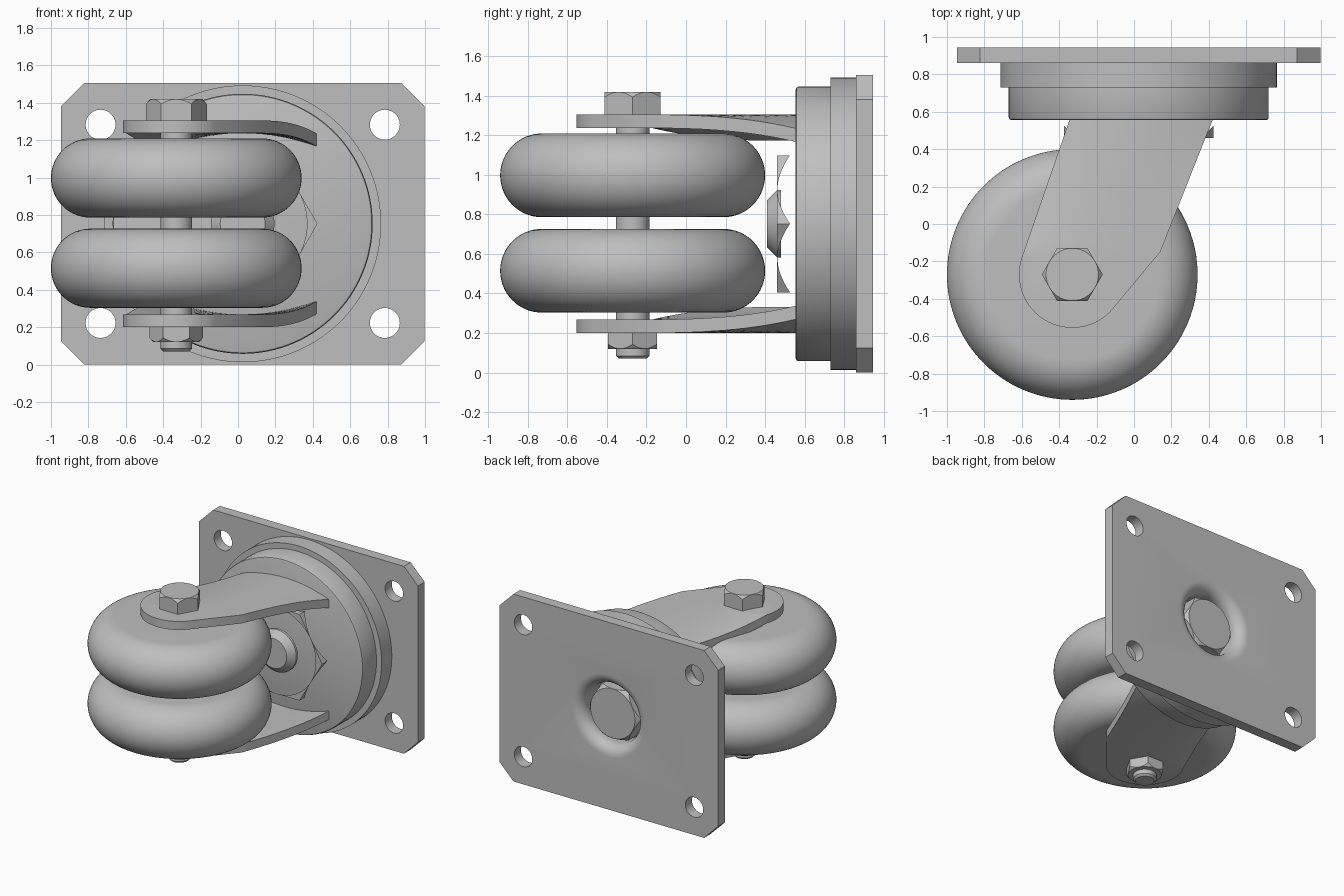
import bpy, bmesh
from math import sin, cos, pi, radians

if "Cube" in bpy.data.objects:
    bpy.data.objects.remove(bpy.data.objects["Cube"])

steel = bpy.data.materials.new("grey steel")
steel.use_nodes = True
steel.diffuse_color = (0.52, 0.52, 0.52, 1)
steel.node_tree.nodes["Principled BSDF"].inputs["Base Color"].default_value = (0.52, 0.52, 0.52, 1)

MID_X, MID_Z = 0.025, 0.7525        # swivel centre
HUB = (-0.33, -0.27)                # axle centre in x, y


def finish(name, bm):
    bmesh.ops.recalc_face_normals(bm, faces=bm.faces)
    mesh = bpy.data.meshes.new(name)
    bm.to_mesh(mesh)
    bm.free()
    mesh.materials.append(steel)
    mesh.shade_smooth()
    mesh.set_sharp_from_angle(angle=radians(30))
    obj = bpy.data.objects.new(name, mesh)
    bpy.context.collection.objects.link(obj)
    return obj


def lathe(name, profile, axis, centre, sides=96):
    """Revolve (radius, height) pairs about a line along y or z."""
    bm = bmesh.new()
    rings = []
    for r, h in profile:
        ring = []
        for i in range(sides):
            a = 2 * pi * i / sides
            u, v = centre[0] + r * cos(a), centre[1] + r * sin(a)
            ring.append(bm.verts.new((u, v, h) if axis == "z" else (u, h, v)))
        rings.append(ring)
    for low, high in zip(rings, rings[1:]):
        for i in range(sides):
            j = (i + 1) % sides
            bm.faces.new((low[i], low[j], high[j], high[i]))
    bm.faces.new(rings[0])
    bm.faces.new(rings[-1])
    return finish(name, bm)


def boolean(obj, tool, operation="DIFFERENCE", keep=False):
    mod = obj.modifiers.new("cut", "BOOLEAN")
    mod.object, mod.operation, mod.solver = tool, operation, "EXACT"
    graph = bpy.context.evaluated_depsgraph_get()
    mesh = bpy.data.meshes.new_from_object(obj.evaluated_get(graph))
    obj.modifiers.clear()
    obj.data = mesh
    mesh.shade_smooth()
    mesh.set_sharp_from_angle(angle=radians(30))
    if not keep:
        bpy.data.objects.remove(tool)


def hexagon(name, r, h0, h1, axis, centre):
    """Hex block whose corners are chamfered at the h1 end."""
    block = lathe(name, [(r, h0), (r, h1)], axis, centre, 6)
    s = 1 if h1 > h0 else -1
    cone = lathe("chamfer", [(r * 1.2, h0 - s * 0.02), (r * 1.2, h1 - s * r * 0.4),
                             (r * 0.86, h1), (r * 0.8, h1 + s * r * 0.07)], axis, centre)
    boolean(block, cone, "INTERSECT")
    return block


# Mounting plate with clipped corners
bm = bmesh.new()
hx, hz, clip = 0.9725, 0.7525, 0.125
outline = [(hx, hz - clip), (hx - clip, hz), (clip - hx, hz), (-hx, hz - clip),
           (-hx, clip - hz), (clip - hx, -hz), (hx - clip, -hz), (hx, clip - hz)]
face = bm.faces.new([bm.verts.new((MID_X + x, 0.86, MID_Z + z)) for x, z in outline])
ext = bmesh.ops.extrude_face_region(bm, geom=[face])["geom"]
bmesh.ops.translate(bm, vec=(0, 0.085, 0), verts=[v for v in ext if isinstance(v, bmesh.types.BMVert)])
plate = finish("mounting_plate", bm)
for sx in (-1, 1):
    for sz in (-1, 1):
        boolean(plate, lathe("hole", [(0.08, 0.8), (0.08, 1.0)], "y",
                             (MID_X + sx * 0.76, MID_Z + sz * 0.53), 48))

# Swivel housing, two stepped rings
swivel = (MID_X, MID_Z)
housing = lathe("swivel_housing", [(0.68, 0.555), (0.69, 0.559), (0.695, 0.57), (0.695, 0.73),
                                   (0.74, 0.73), (0.74, 0.86)], "y", swivel, 128)

# Rounded recess through the plate into the housing
lip = [(0.33 - 0.09 * cos(a), 0.86 + 0.085 * sin(a)) for a in (i * pi / 16 for i in range(9))]
recess = lathe("recess", [(0.24, 0.76)] + lip + [(0.33, 0.98)], "y", swivel)
boolean(plate, recess, keep=True)
boolean(housing, recess)

# Kingpin: head at the back, nut and coned tip at the front
hexagon("kingpin_head", 0.23, 0.75, 0.895, "y", swivel)
hexagon("kingpin_nut", 0.40, 0.56, 0.46, "y", swivel)
lathe("kingpin_tip", [(0.17, 0.48), (0.17, 0.46), (0.12, 0.41)], "y", swivel)


# Fork legs: rounded at the axle, arched where they meet the housing
def fork_leg(name, flip):
    bm = bmesh.new()
    cols, rows = 16, 12
    left0, left1 = (-0.598, -0.173), (-0.345, 0.556)
    right0, right1 = (0.14, -0.15), (0.42, 0.556)
    grid = []
    for j in range(rows + 1):
        t = j / rows
        lx, ly = (a + (b - a) * t for a, b in zip(left0, left1))
        rx, ry = (a + (b - a) * t for a, b in zip(right0, right1))
        row = []
        for i in range(cols + 1):
            s = i / cols
            x, y = lx + (rx - lx) * s, ly + (ry - ly) * s
            row.append(bm.verts.new((x, y, 1.305 - 0.45 * t * (x - MID_X) ** 2)))
        grid.append(row)
    for a, b in zip(grid, grid[1:]):
        for i in range(cols):
            bm.faces.new((a[i], a[i + 1], b[i + 1], b[i]))
    arc = [radians(-45 - 155 * k / 28) for k in range(28)]
    bm.faces.new(grid[0] + [bm.verts.new((HUB[0] + 0.285 * cos(a), HUB[1] + 0.285 * sin(a), 1.305))
                            for a in arc])
    ext = bmesh.ops.extrude_face_region(bm, geom=bm.faces[:])["geom"]
    bmesh.ops.translate(bm, vec=(0, 0, -0.068), verts=[v for v in ext if isinstance(v, bmesh.types.BMVert)])
    if flip:
        for v in bm.verts:
            v.co.z = 2 * MID_Z - v.co.z
    return finish(name, bm)


fork_leg("upper_fork_leg", False)
fork_leg("lower_fork_leg", True)

# Twin wheels with fully rounded treads
for name, z in (("upper_wheel", 0.9975), ("lower_wheel", 0.515)):
    tread = [(0.46 + 0.21 * cos(a), z + 0.2115 * sin(a))
             for a in (-pi / 2 + pi * i / 32 for i in range(33))]
    lathe(name, tread, "z", HUB, 128)

# Axle bolt, its head and its nut
lathe("axle", [(0.07, 0.07), (0.085, 0.085), (0.085, 1.31)], "z", HUB, 48)
hexagon("axle_head", 0.163, 1.30, 1.42, "z", HUB)
hexagon("axle_nut", 0.143, 0.21, 0.12, "z", HUB)
